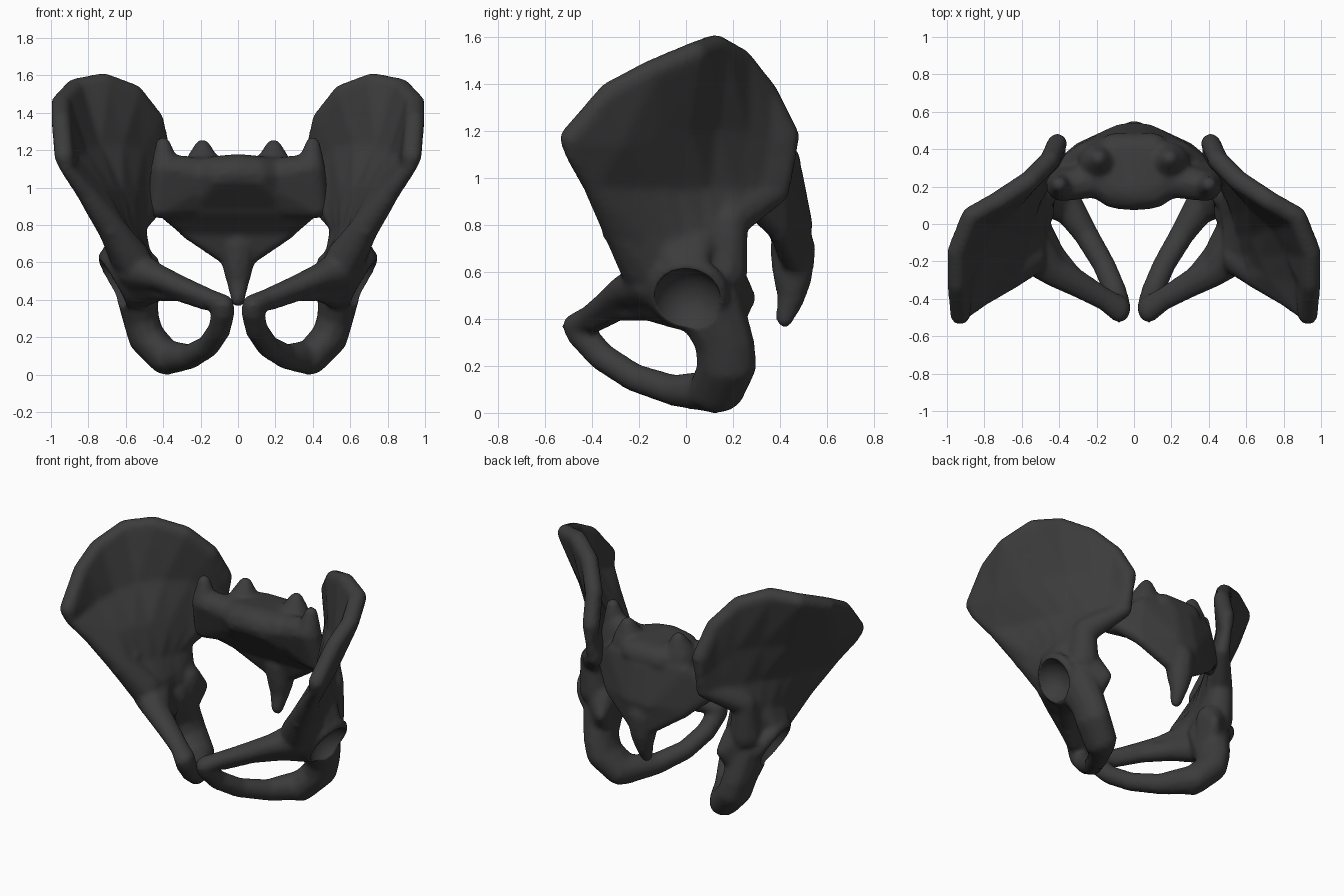
import bpy
import bmesh
import math
from mathutils import Vector, Matrix

default_cube = bpy.data.objects.get("Cube")
if default_cube:
    bpy.data.objects.remove(default_cube, do_unlink=True)

# Single dark bone colour
bone = bpy.data.materials.new("dark_grey_bone")
bone.use_nodes = True
COLOUR = (0.045, 0.045, 0.045, 1)
bone.diffuse_color = COLOUR
shader = next(n for n in bone.node_tree.nodes if n.type == "BSDF_PRINCIPLED")
shader.inputs["Base Color"].default_value = COLOUR
shader.inputs["Roughness"].default_value = 0.7

# Unit ball directions shared by every hull
ball = bmesh.new()
bmesh.ops.create_icosphere(ball, subdivisions=2, radius=1)
DIRECTIONS = [v.co.copy() for v in ball.verts]
ball.free()


def hull(bm, balls, stretch=(1, 1, 1)):
    """Wrap a convex skin around balls given as (x, y, z, radius)."""
    verts = []
    for x, y, z, r in balls:
        for d in DIRECTIONS:
            offset = Vector(a * s for a, s in zip(d, stretch)) * r
            verts.append(bm.verts.new(Vector((x, y, z)) + offset))
    result = bmesh.ops.convex_hull(bm, input=verts)
    spare = set(result["geom_interior"]) | set(result["geom_unused"])
    spare = [e for e in spare if isinstance(e, bmesh.types.BMVert)]
    bmesh.ops.delete(bm, geom=spare, context="VERTS")


def limb(bm, balls, stretch=(1, 1, 1)):
    """Chain of hulls along a path of balls."""
    for a, b in zip(balls, balls[1:]):
        hull(bm, (a, b), stretch)


def mirrored(balls):
    """Add the opposite twin of every off-centre ball."""
    return balls + [(-x, y, z, r) for x, y, z, r in balls if x]


def fuse(bm, name, voxel, smoothing):
    """Merge the overlapping hulls into one smooth bone."""
    mesh = bpy.data.meshes.new(name)
    bm.to_mesh(mesh)
    bm.free()
    obj = bpy.data.objects.new(name, mesh)
    bpy.context.collection.objects.link(obj)
    remesh = obj.modifiers.new("fuse", "REMESH")
    remesh.mode = "VOXEL"
    remesh.voxel_size = voxel
    smooth = obj.modifiers.new("soften", "SMOOTH")
    smooth.factor = 0.5
    smooth.iterations = smoothing
    graph = bpy.context.evaluated_depsgraph_get()
    fused = bpy.data.meshes.new_from_object(obj.evaluated_get(graph))
    obj.modifiers.clear()
    obj.data = fused
    bpy.data.meshes.remove(mesh)
    fused.name = name
    fused.materials.clear()
    fused.materials.append(bone)
    fused.shade_smooth()
    return obj


# ---- Hip bone, built on the +x side ----
hip = bmesh.new()

# Iliac blade: rows from crest to socket, each running back to front
blade_rows = [
    (0.055, [(.41, .43, 1.18), (.45, .34, 1.36), (.56, .23, 1.5), (.72, .125, 1.56),
             (.87, .04, 1.53), (.945, -.15, 1.45), (.945, -.32, 1.36), (.93, -.485, 1.17)]),
    (0.036, [(.41, .43, 1.06), (.45, .34, 1.12), (.53, .24, 1.2), (.64, .11, 1.22),
             (.76, 0, 1.21), (.84, -.15, 1.18), (.89, -.29, 1.15), (.915, -.48, 1.1)]),
    (0.05, [(.41, .39, .94), (.46, .29, .94), (.53, .19, .95), (.59, .07, .96),
            (.65, -.04, .96), (.7, -.14, .97), (.75, -.26, .97), (.82, -.395, .98)]),
    (0.075, [(.57, .19, .82), (.575, .16, .79), (.58, .11, .76), (.6, .04, .75),
             (.615, -.04, .75), (.63, -.11, .75), (.655, -.19, .75), (.68, -.285, .79)]),
    (0.105, [(.56, .16, .6), (.56, .13, .6), (.56, .08, .6), (.57, .03, .6),
             (.57, -.03, .6), (.57, -.08, .6), (.57, -.13, .6), (.57, -.18, .62)]),
]
for (r_top, top), (r_low, low) in zip(blade_rows, blade_rows[1:]):
    for i in range(len(top) - 1):
        hull(hip, [(*p, r_top) for p in top[i:i + 2]] + [(*p, r_low) for p in low[i:i + 2]])

# Front knob above the socket
limb(hip, [(.66, -.2, .8, .07), (.68, -.31, .77, .05)])

# Ischium, its spine and the lower ramus
limb(hip, [(.55, .08, .5, .125), (.52, .165, .3, .1), (.49, .175, .2, .1),
           (.39, .13, .092, .095)], (1, 1.3, 1))
hull(hip, [(.51, .16, .57, .1), (.51, .16, .4, .09), (.45, .265, .49, .035)])
limb(hip, [(.38, .13, .092, .095), (.26, -.05, .095, .068), (.16, -.22, .15, .062),
           (.1, -.36, .24, .062), (.078, -.45, .34, .064)])

# Upper pubic branch, with the thicker shelf over the opening
limb(hip, [(.55, -.13, .56, .11), (.43, -.25, .52, .072), (.3, -.32, .465, .062),
           (.16, -.4, .41, .052), (.078, -.455, .37, .06)], (1, 1.25, 1))
shelf = [(.53, -.02, .44, .09), (.44, -.16, .46, .07), (.32, -.29, .445, .055)]
limb(hip, shelf)
limb(hip, shelf[2:] + [(.17, -.39, .39, .05)])
hull(hip, shelf[:2] + [(.55, -.13, .56, .11), (.43, -.25, .52, .07)])

# Raised rim of the hip socket
socket = Vector((.64, .01, .51))
facing = Vector((.85, -.1, -.5)).normalized()
side = facing.cross(Vector((0, 1, 0))).normalized()
across = facing.cross(side)
rim = []
for i in range(17):
    a = i * math.tau / 16
    rim.append((*(socket + (side * math.cos(a) + across * math.sin(a)) * .135), .042))
limb(hip, rim)
# Buttress easing the rim into the blade
hull(hip, [(.61, -.08, .72, .08), (.61, .06, .72, .08), (.69, .05, .64, .04), (.69, -.05, .64, .04)])

left_hip = fuse(hip, "left_hip_bone", 0.016, 6)

# Press the shallow round socket into the outer surface
hollow = socket + facing * .085
for v in left_hip.data.vertices:
    away = v.co - hollow
    if away.length < .15:
        v.co = hollow + away.normalized() * .15

right_hip = left_hip.copy()
right_hip.name = "right_hip_bone"
right_hip.data = left_hip.data.copy()
right_hip.data.transform(Matrix.Scale(-1, 4, (1, 0, 0)))
right_hip.data.flip_normals()
bpy.context.collection.objects.link(right_hip)

# ---- Sacrum and tailbone ----
sacrum = bmesh.new()
# Upper body with its forward lip
hull(sacrum, mirrored([(0, .17, 1.08, .1), (.1, .18, 1.07, .1), (.2, .25, 1.06, .1),
                       (0, .32, .92, .08), (.22, .3, .92, .08), (.1, .4, 1.07, .09)]))
# Middle block narrowing downwards
hull(sacrum, mirrored([(0, .34, .93, .09), (.4, .28, .9, .055), (.28, .39, .79, .05),
                       (.06, .465, .8, .075), (.25, .38, 1.03, .06), (.06, .42, 1.03, .075)]))
# Lower block and tailbone
hull(sacrum, mirrored([(.06, .455, .79, .08), (.27, .4, .77, .045), (.22, .42, .73, .035),
                       (.06, .46, .64, .055)]))
limb(sacrum, [(0, .455, .7, .1), (0, .455, .58, .085), (0, .45, .5, .062), (0, .42, .4, .038)])
for s in (-1, 1):
    # Wings, wing tips and joint processes
    hull(sacrum, [(s * .18, .24, 1.06, .1), (s * .39, .2, 1.1, .08), (s * .42, .25, .9, .068),
                  (s * .2, .3, .92, .08)])
    limb(sacrum, [(s * .39, .2, 1.1, .08), (s * .4, .21, 1.23, .042)])
    limb(sacrum, [(s * .19, .33, 1.09, .11), (s * .19, .35, 1.215, .045)])
fuse(sacrum, "sacrum", 0.016, 6)
